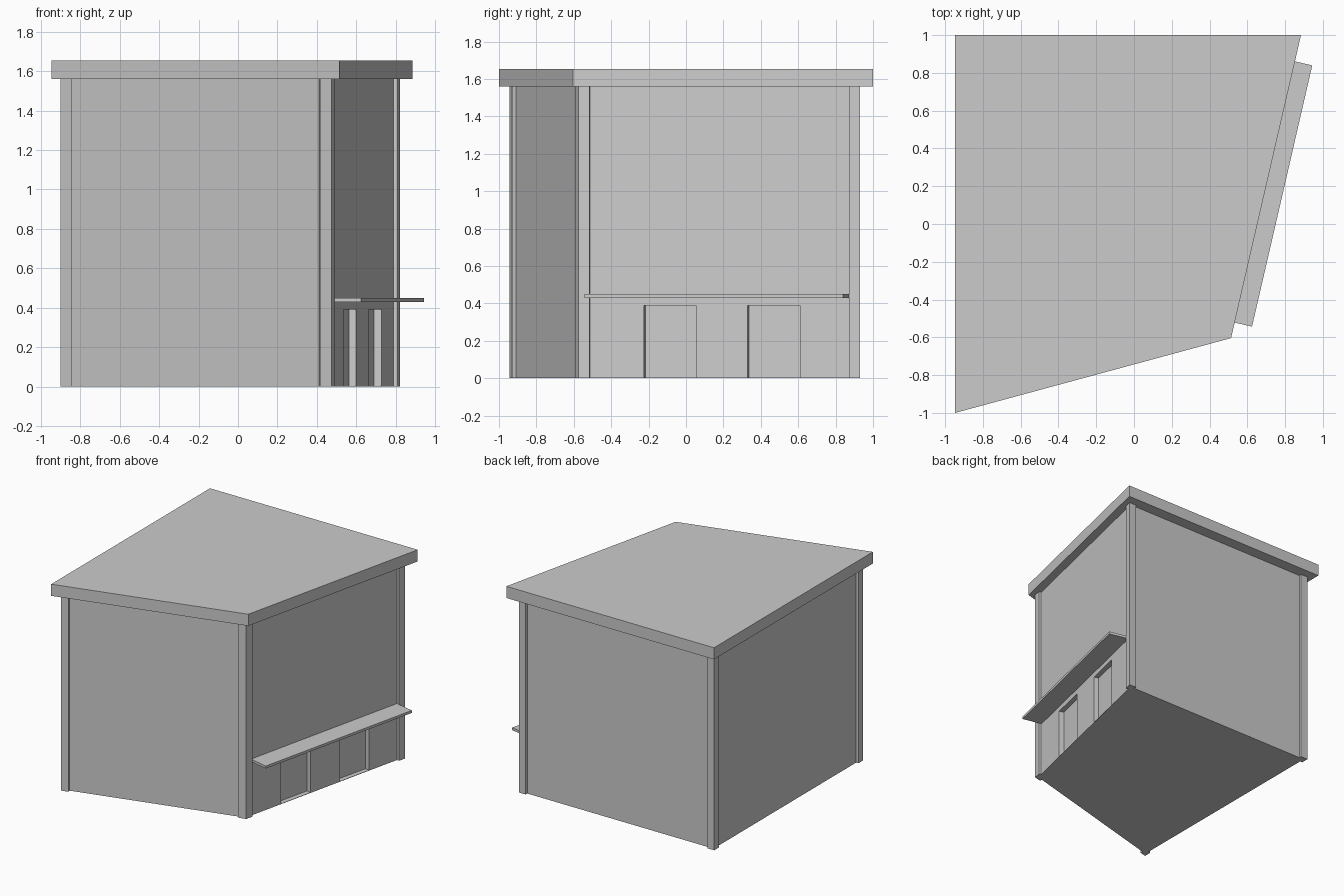
import bpy
import bmesh
from mathutils import Vector

if "Cube" in bpy.data.objects:
    bpy.data.objects.remove(bpy.data.objects["Cube"], do_unlink=True)

# Single plain grey material
grey = bpy.data.materials.new("plain_grey")
grey.use_nodes = True
colour = (0.6, 0.6, 0.6, 1.0)
grey.diffuse_color = colour
grey.node_tree.nodes["Principled BSDF"].inputs["Base Color"].default_value = colour


def prism(name, points, z0, z1):
    """Extrude a counter-clockwise plan outline from z0 to z1."""
    bm = bmesh.new()
    base = bm.faces.new([bm.verts.new((p[0], p[1], z0)) for p in points])
    top = bmesh.ops.extrude_face_region(bm, geom=[base])["geom"]
    verts = [g for g in top if isinstance(g, bmesh.types.BMVert)]
    bmesh.ops.translate(bm, verts=verts, vec=(0, 0, z1 - z0))
    bmesh.ops.recalc_face_normals(bm, faces=bm.faces)
    mesh = bpy.data.meshes.new(name)
    bm.to_mesh(mesh)
    bm.free()
    mesh.materials.append(grey)
    obj = bpy.data.objects.new(name, mesh)
    bpy.context.collection.objects.link(obj)
    return obj


def inward(d):
    return Vector((-d.y, d.x))


def inset(points, dist):
    """Offset a convex counter-clockwise outline inwards."""
    result = []
    for i, p in enumerate(points):
        d0 = (p - points[i - 1]).normalized()
        d1 = (points[(i + 1) % len(points)] - p).normalized()
        n0, n1 = inward(d0), inward(d1)
        result.append(p + (n0 + n1) * dist / (1 + n0.dot(n1)))
    return result


WALL_TOP = 1.56
roof_plan = [Vector(p) for p in ((-0.947, -1), (0.514, -0.604), (0.884, 1), (-0.947, 1))]
post_plan = [Vector(p) for p in ((-0.9, -0.945), (0.475, -0.575), (0.822, 0.93), (-0.9, 0.93))]

# Flat roof slab and the walls set back behind the corner posts
prism("roof_slab", roof_plan, WALL_TOP, 1.653)
walls = prism("walls", inset(post_plan, 0.02), 0, WALL_TOP)

# Corner posts follow both adjoining walls
names = ("front_right_post", "front_left_post", "back_left_post", "back_right_post")
for i, name in enumerate(names):
    c = post_plan[i]
    along = (post_plan[(i + 1) % 4] - c).normalized()
    back = (post_plan[i - 1] - c).normalized()
    a, b = c + along * 0.06, c + back * 0.06
    prism(name, [c, a, a + inward(along) * 0.03, b - inward(back) * 0.03, b], 0, WALL_TOP)

# Slanted side wall: points by y position and distance out from the post line
corner = post_plan[1]
side = (post_plan[2] - corner).normalized()
out = -inward(side)


def side_point(y, depth):
    return corner + side * ((y - corner.y) / side.y) + out * depth


def side_plan(y0, y1, d0, d1):
    p, q = side_point(y0, 0), side_point(y1, 0)
    return [p + out * d0, p + out * d1, q + out * d1, q + out * d0]


# Counter shelf between the side posts
prism("counter_shelf", side_plan(-0.512, 0.871, -0.025, 0.139), 0.43, 0.45)

# Two shallow recesses below the shelf
for y0, y1 in ((-0.23, 0.05), (0.325, 0.605)):
    cutter = prism("recess_cutter", side_plan(y0, y1, -0.058, 0.05), 0.003, 0.39)
    cutter.hide_render = True
    cutter.hide_viewport = True
    cut = walls.modifiers.new("recess", "BOOLEAN")
    cut.operation = "DIFFERENCE"
    cut.solver = "EXACT"
    cut.object = cutter

# Bake the recesses into the walls and discard the cutters
depsgraph = bpy.context.evaluated_depsgraph_get()
baked = bpy.data.meshes.new_from_object(walls.evaluated_get(depsgraph))
cutters = [m.object for m in walls.modifiers]
walls.modifiers.clear()
walls.data = baked
for cutter in cutters:
    bpy.data.objects.remove(cutter, do_unlink=True)
